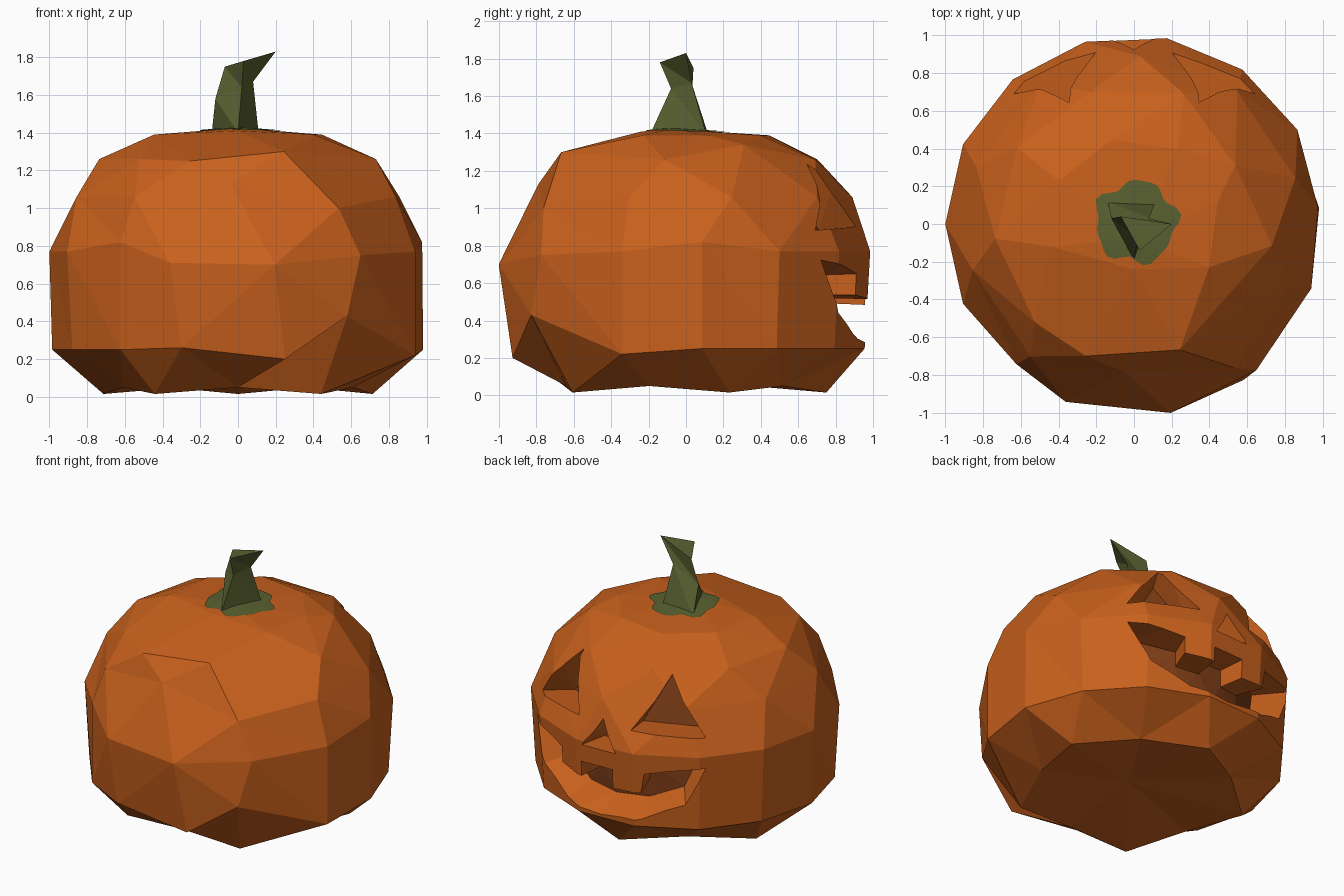
import bpy, bmesh, math
from mathutils import Vector

if "Cube" in bpy.data.objects:
    bpy.data.objects.remove(bpy.data.objects["Cube"])


def material(name, col):
    m = bpy.data.materials.new(name)
    m.diffuse_color = (*col, 1)
    m.use_nodes = True
    m.node_tree.nodes["Principled BSDF"].inputs["Base Color"].default_value = m.diffuse_color
    return m


orange = material("pumpkin orange", (0.58, 0.118, 0.012))
dark = material("hollow brown", (0.2, 0.045, 0.008))
green = material("stem green", (0.10, 0.12, 0.03))


def make(name, verts, faces, mats):
    me = bpy.data.meshes.new(name)
    me.from_pydata(verts, [], faces)
    ob = bpy.data.objects.new(name, me)
    bpy.context.collection.objects.link(ob)
    for m in mats:
        me.materials.append(m)
    bm = bmesh.new()
    bm.from_mesh(me)
    bmesh.ops.recalc_face_normals(bm, faces=bm.faces)
    bm.to_mesh(me)
    bm.free()
    return ob


# Pumpkin body: regular rings with a few dented corners {angle: (radius, height)}
verts, faces, loops = [], [], []


def ring(z, r, start, step, count, dents):
    pts = {start + step * k: (r, z) for k in range(count)}
    pts.update(dents)
    loops.append([])
    for a, (rr, zz) in sorted(pts.items()):
        t = math.radians(a)
        loops[-1].append((len(verts), a))
        verts.append((rr * math.cos(t), rr * math.sin(t), zz))


ring(0.05, 0.64, -90, 72, 5, {-54 + 72 * k: (0.75, 0.015) for k in range(5)})
ring(0.25, 0.97, -20, 25, 10, {-108: (0.97, 0.26), -75: (0.96, 0.2), -55: (1.01, 0.43),
                               -20: (1.0, 0.22), 5: (0.985, 0.25), 180: (0.985, 0.25),
                               230: (0.97, 0.25)})
ring(0.77, 1.0, -20, 25, 10, {-111: (1.01, 0.71), -79: (1.02, 0.7), -50: (1.01, 0.75),
                              5: (0.98, 0.82), 230: (0.97, 0.82)})
ring(1.06, 0.89, -20, 36, 8, {-93: (0.79, 1.13), -55: (0.93, 1.0)})
ring(1.26, 0.74, -9, 39, 7, {-110: (0.745, 1.25), -70: (0.71, 1.3), 30: (0.62, 1.34)})
ring(1.39, 0.46, -30, 45, 6, {-90: (0.24, 1.41)})

# Stitch neighbouring rings by angle
for lo, hi in zip(loops, loops[1:]):
    A, B = lo + [(lo[0][0], lo[0][1] + 360)], hi + [(hi[0][0], hi[0][1] + 360)]
    i = j = 0
    while i < len(lo) or j < len(hi):
        if j == len(hi) or (i < len(lo) and A[i + 1][1] <= B[j + 1][1]):
            faces.append((A[i][0], A[i + 1][0], B[j][0]))
            i += 1
        else:
            faces.append((A[i][0], B[j + 1][0], B[j][0]))
            j += 1
verts += [(0.05, 0, 0.08), (0, -0.08, 1.425)]
for loop, tip in ((loops[0], len(verts) - 2), (loops[-1], len(verts) - 1)):
    for k in range(len(loop)):
        faces.append((loop[k][0], loop[(k + 1) % len(loop)][0], tip))
body = make("pumpkin_body", verts, faces, [orange, dark])


# Carving cutters: outline (x, z, inner lift) projected on the body; inner cap is dark
def cutter(name, outline, inner):
    n = len(outline)
    cx = sum(p[0] for p in outline) / n
    cz = sum(p[1] for p in outline) / n
    outer_v, inner_v = [], []
    for x, z, lift in outline:
        y = math.sqrt(max(0.1, (0.97 if z < 0.8 else 0.97 - 0.5 * (z - 0.8)) ** 2 - x * x))
        outer_v.append((x * 1.25, y * 1.25, z + 0.15 * (z - 0.6) - lift * 1.1))
        inner_v.append((cx + (x - cx) * 0.97 - x * (1 - inner), y * inner,
                        cz + (z - cz) * 0.95 + lift))
    fs = [(k, (k + 1) % n, n + (k + 1) % n, n + k) for k in range(n)]
    fs += [tuple(range(n)), tuple(range(2 * n - 1, n - 1, -1))]
    ob = make(name, outer_v + inner_v, fs, [orange, dark])
    for p in ob.data.polygons[n:]:
        p.material_index = 1
    bm = bmesh.new()
    bm.from_mesh(ob.data)
    bmesh.ops.triangulate(bm, faces=bm.faces)
    bm.to_mesh(ob.data)
    bm.free()
    ob.hide_render = True
    return ob


cutters = [cutter("eye_cutter", [(s * 0.2, 0.88, 0), (s * 0.64, 0.86, 0), (s * 0.36, 1.21, 0)], 0.78)
           for s in (-1, 1)]
cutters.append(cutter("nose_cutter", [(-0.13, 0.73, 0), (0.13, 0.73, 0), (0, 0.92, 0)], 0.8))
cutters.append(cutter("mouth_cutter", [
    (-0.66, 0.69, 0), (-0.32, 0.63, 0), (-0.3, 0.5, 0), (-0.1, 0.49, 0), (-0.1, 0.62, 0),
    (0.14, 0.62, 0), (0.14, 0.52, 0), (0.34, 0.54, 0), (0.34, 0.65, 0), (0.66, 0.72, 0),
    (0.54, 0.45, 0.03), (0.3, 0.31, 0.06), (0, 0.27, 0.08), (-0.3, 0.31, 0.06),
    (-0.56, 0.43, 0.03)], 0.8))
for c in cutters:
    mod = body.modifiers.new(c.name, "BOOLEAN")
    mod.operation, mod.solver, mod.object = "DIFFERENCE", "EXACT", c
dg = bpy.context.evaluated_depsgraph_get()
carved = bpy.data.meshes.new_from_object(body.evaluated_get(dg))
body.modifiers.clear()
body.data = carved
for c in cutters:
    bpy.data.objects.remove(c)
bpy.context.view_layer.update()

# Wavy green patch lying on the crown
M, R = 36, 5
pv, pf = [], []
for j in range(R + 1):
    for k in range(M):
        a = k * math.tau / M
        r = (0.215 + 0.018 * math.sin(5 * a + 1) + 0.012 * math.sin(8 * a)) * j / R
        x, y = 0.01 + r * math.cos(a), 0.01 + r * math.sin(a)
        hit, loc, _, _ = body.ray_cast(Vector((x, y, 3)), Vector((0, 0, -1)))
        pv.append((x, y, (loc.z if hit else 1.4) + 0.006))
for j in range(R):
    for k in range(M):
        a, b = j * M + k, j * M + (k + 1) % M
        pf.append((a, b, b + M, a + M) if j else (a, b + M, a + M))
patch = make("stem_patch", pv, pf, [green])
if sum(p.normal.z for p in patch.data.polygons) < 0:
    patch.data.flip_normals()

# Twisted three-sided stem
sv = [(-0.14, 0.12, 1.39), (0, -0.19, 1.4), (0.11, 0.11, 1.39),
      (-0.12, 0.03, 1.58), (0.02, -0.08, 1.64), (0.08, 0.03, 1.67),
      (-0.07, 0.04, 1.75), (0.03, -0.14, 1.78), (0.2, 0, 1.83)]
sf = [(0, 2, 1), (6, 7, 8)]
for j in (0, 3):
    for k in range(3):
        a, b = j + k, j + (k + 1) % 3
        sf += [(a, b, a + 3), (b, b + 3, a + 3)]
make("stem", sv, sf, [green])
